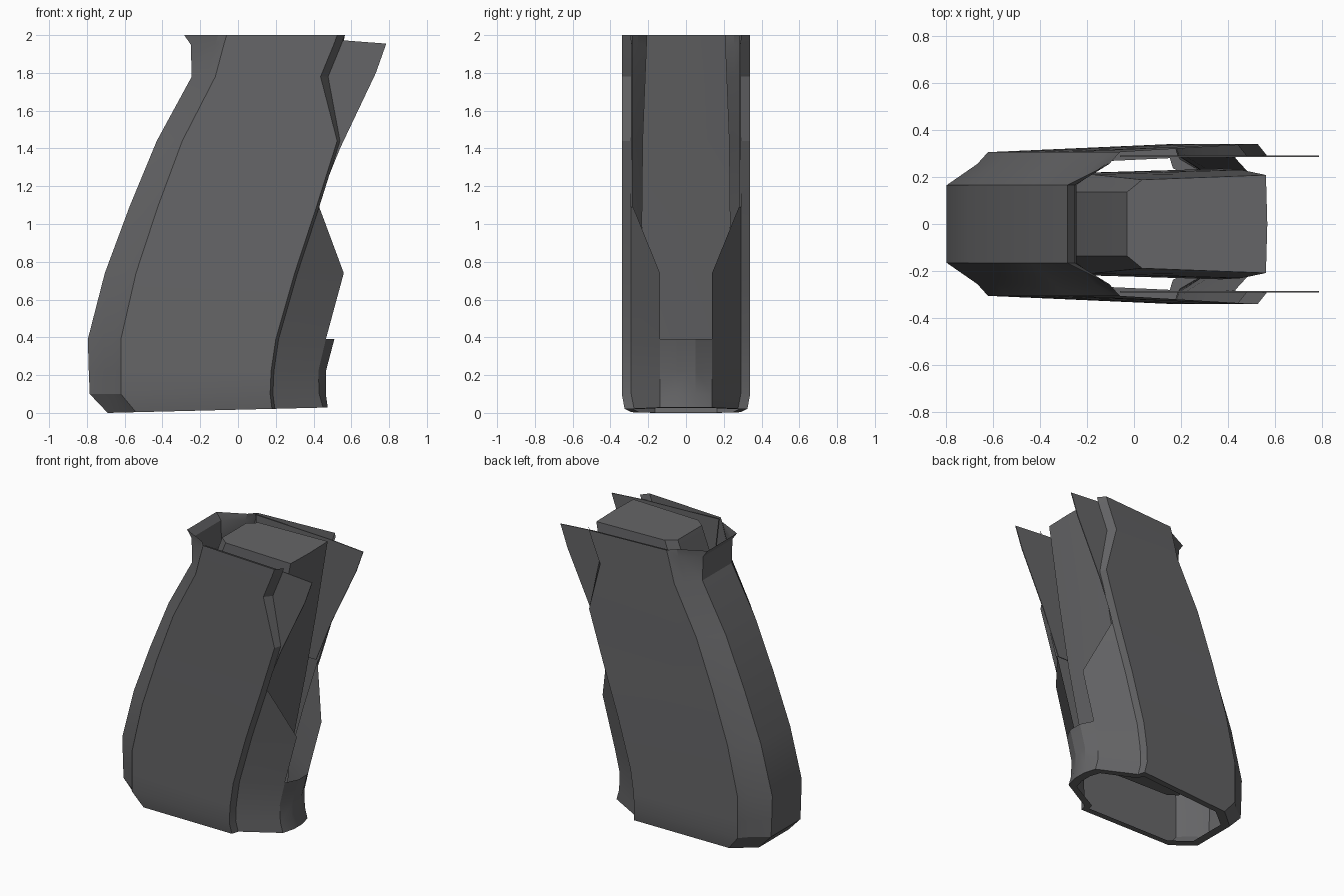
import bpy, bmesh

cube = bpy.data.objects.get("Cube")
if cube:
    bpy.data.objects.remove(cube, do_unlink=True)

GREY = (0.13, 0.13, 0.135, 1.0)
mat = bpy.data.materials.new("dark grey")
mat.use_nodes = True
mat.diffuse_color = GREY
mat.node_tree.nodes["Principled BSDF"].inputs["Base Color"].default_value = GREY


def finish(name, bm):
    """Turn a half mesh (+y side) into a mirrored object."""
    bmesh.ops.remove_doubles(bm, verts=bm.verts, dist=0.0005)
    bmesh.ops.recalc_face_normals(bm, faces=bm.faces)
    mesh = bpy.data.meshes.new(name)
    bm.to_mesh(mesh)
    bm.free()
    mesh.materials.append(mat)
    ob = bpy.data.objects.new(name, mesh)
    bpy.context.collection.objects.link(ob)
    mirror = ob.modifiers.new("mirror", 'MIRROR')
    mirror.use_axis = (False, True, False)
    mirror.use_clip = True
    bpy.ops.object.select_all(action='DESELECT')
    ob.select_set(True)
    bpy.context.view_layer.objects.active = ob
    bpy.ops.object.shade_smooth_by_angle(angle=0.4)
    return ob


def loft(name, rows, caps=False):
    """Skin a stack of cross-sections with equal point counts."""
    bm = bmesh.new()
    grid = [[bm.verts.new(p) for p in row] for row in rows]
    for lower, upper in zip(grid, grid[1:]):
        for i in range(len(lower) - 1):
            bm.faces.new((lower[i], lower[i + 1], upper[i + 1], upper[i]))
    if caps:
        bm.faces.new(grid[0])
        bm.faces.new(grid[-1])
    return finish(name, bm)


# Grip levels: height, back edge, panel back edge, panel front edge
levels = [
    (0.00, -0.69, -0.54, 0.18),
    (0.10, -0.785, -0.62, 0.17),
    (0.22, -0.79, -0.62, 0.175),
    (0.39, -0.795, -0.62, 0.20),
    (0.74, -0.705, -0.54, 0.30),
    (1.09, -0.575, -0.425, 0.415),
    (1.44, -0.43, -0.295, 0.525),
    (1.78, -0.245, -0.12, 0.437),
    (1.95, -0.25, -0.075, 0.507),
    (2.00, -0.285, -0.06, 0.525),
]
# Front strap edge and central lip for the lower levels
strap_x = [0.45, 0.43, 0.425, 0.465, 0.56, 0.43]
lip_x = [0.475, 0.465, 0.465, 0.51]


def height(z, x):
    """The base plane rises slightly towards the front."""
    return z if z > 0 else max(0, 0.027 * (x + 0.69) / 1.1)


def place(points, z):
    return [(x, y, height(z, x)) for x, y in points]


def body_section(z, xb, xs, xf):
    trim = 0.015 if z == 0 else 0
    step = 0.04 if z > 1.7 else 0.015
    return [(xb, 0), (xb, 0.165), (xs - 0.045, 0.255), (xs, 0.305 - trim),
            (xf, 0.34 - trim), (xf + step, 0.29 - trim)]


# Outer shell: rounded back, side panels and flared collar
body = [body_section(*lv) for lv in levels]
loft("grip_shell", [place(s, lv[0]) for s, lv in zip(body, levels)])

# Slanted front flaps ending in a point
flaps = []
for s, lv, x in zip(body, levels, strap_x):
    y = 0.28 if lv[0] > 1 else 0.138
    flaps.append(place([s[-1], (x, y)], lv[0]))
loft("front_flaps", flaps)

# Curved lip joining the flaps at the foot
loft("front_lip", [place([(e, 0.138), (c, 0.05), (c, 0)], lv[0])
                   for e, c, lv in zip(strap_x, lip_x, levels)])

# Inward rim around the open base
ring = body[0] + [(strap_x[0], 0.138), (lip_x[0], 0.05), (lip_x[0], 0)]
inner = [((x + 0.1) * 0.9 - 0.1, y * 0.86) for x, y in ring]
loft("base_rim", [place(ring, 0), place(inner, 0)])


# Inner block leaning with the grip
def block_section(z, back, front, side):
    return [(back, 0, z), (back, 0.135, z), (back + 0.065, side - 0.02, z),
            (front, side, z), (front + 0.006, 0, z)]


loft("inner_block", [block_section(0.3, -0.5, 0.25, 0.2),
                     block_section(1.0, -0.36, 0.37, 0.235),
                     block_section(1.45, -0.24, 0.455, 0.23),
                     block_section(2.0, -0.03, 0.56, 0.208)], caps=True)

# Thin side plates projecting at the upper front
outline = [(-0.06, 1.995), (0.52, 1.975), (0.785, 1.955), (0.73, 1.8),
           (0.54, 1.4), (0.415, 1.09), (0.3, 1.09), (0.0, 1.5)]
bm = bmesh.new()
face = bm.faces.new([bm.verts.new((x, 0.284, z)) for x, z in outline])
extruded = bmesh.ops.extrude_face_region(bm, geom=[face], use_keep_orig=True)
verts = [v for v in extruded["geom"] if isinstance(v, bmesh.types.BMVert)]
bmesh.ops.translate(bm, verts=verts, vec=(0, 0.006, 0))
finish("side_plates", bm)
